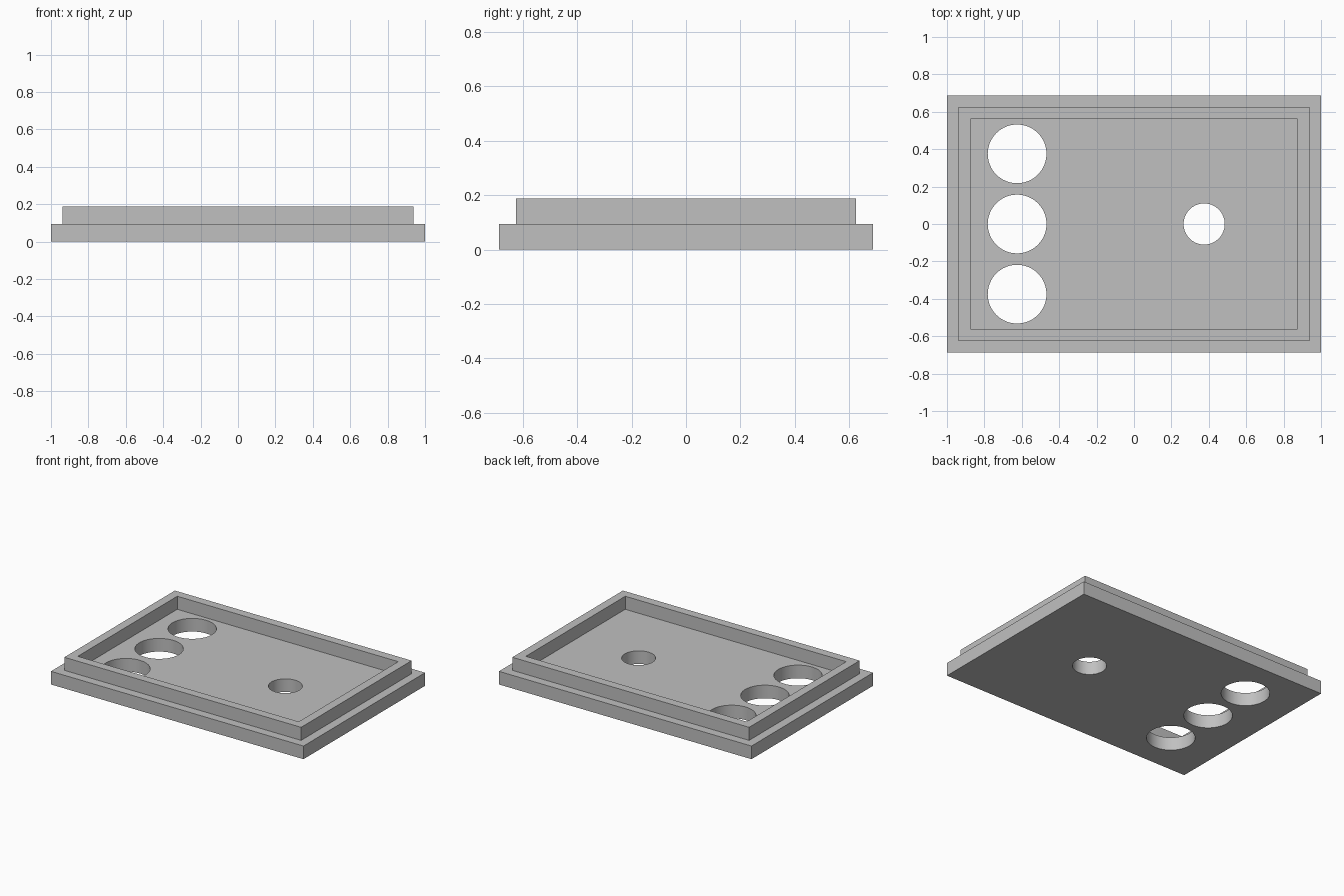
import bpy
import bmesh

default = bpy.data.objects.get("Cube")
if default:
    bpy.data.objects.remove(default, do_unlink=True)

WIDTH, DEPTH = 2.0, 1.375
STEP = 0.0625      # ledge width and rim thickness
BASE = 0.094       # plate thickness
TOP = 0.1875       # rim top

grey = bpy.data.materials.new("light grey")
grey.use_nodes = True
colour = (0.53, 0.53, 0.53, 1)
grey.diffuse_color = colour
grey.node_tree.nodes["Principled BSDF"].inputs["Base Color"].default_value = colour


def ring(bm, inset, z):
    """Rectangle of vertices, inset from the plate outline."""
    x, y = WIDTH / 2 - inset, DEPTH / 2 - inset
    return [bm.verts.new((sx * x, sy * y, z))
            for sx, sy in ((-1, -1), (1, -1), (1, 1), (-1, 1))]


# Lid plate with raised rim: stacked rectangles joined by walls
bm = bmesh.new()
profile = [(0, 0), (0, BASE), (STEP, BASE), (STEP, TOP), (2 * STEP, TOP), (2 * STEP, BASE)]
rings = [ring(bm, inset, z) for inset, z in profile]
for low, high in zip(rings, rings[1:]):
    for i in range(4):
        j = (i + 1) % 4
        bm.faces.new((low[i], low[j], high[j], high[i]))
bm.faces.new(rings[0][::-1])
bm.faces.new(rings[-1])
bmesh.ops.recalc_face_normals(bm, faces=bm.faces)
mesh = bpy.data.meshes.new("lid_plate")
bm.to_mesh(mesh)
bm.free()
lid = bpy.data.objects.new("lid_plate", mesh)
bpy.context.collection.objects.link(lid)
mesh.materials.append(grey)


# Round through holes: three large in a row, one small
def cut_hole(x, y, radius):
    bpy.ops.mesh.primitive_cylinder_add(vertices=64, radius=radius, depth=0.5, location=(x, y, 0))
    cutter = bpy.context.object
    cutter.name = "hole_cutter"
    cutter.hide_render = True
    cutter.data.materials.append(grey)
    bpy.ops.object.select_all(action="DESELECT")
    lid.select_set(True)
    bpy.context.view_layer.objects.active = lid
    cut = lid.modifiers.new("hole", "BOOLEAN")
    cut.operation = "DIFFERENCE"
    cut.solver = "EXACT"
    cut.object = cutter
    bpy.ops.object.modifier_apply(modifier=cut.name)
    bpy.data.objects.remove(cutter, do_unlink=True)


for row in (-1, 0, 1):
    cut_hole(-0.625, row * 0.375, 0.157)
cut_hole(0.375, 0, 0.11)

bpy.ops.object.shade_smooth_by_angle()
